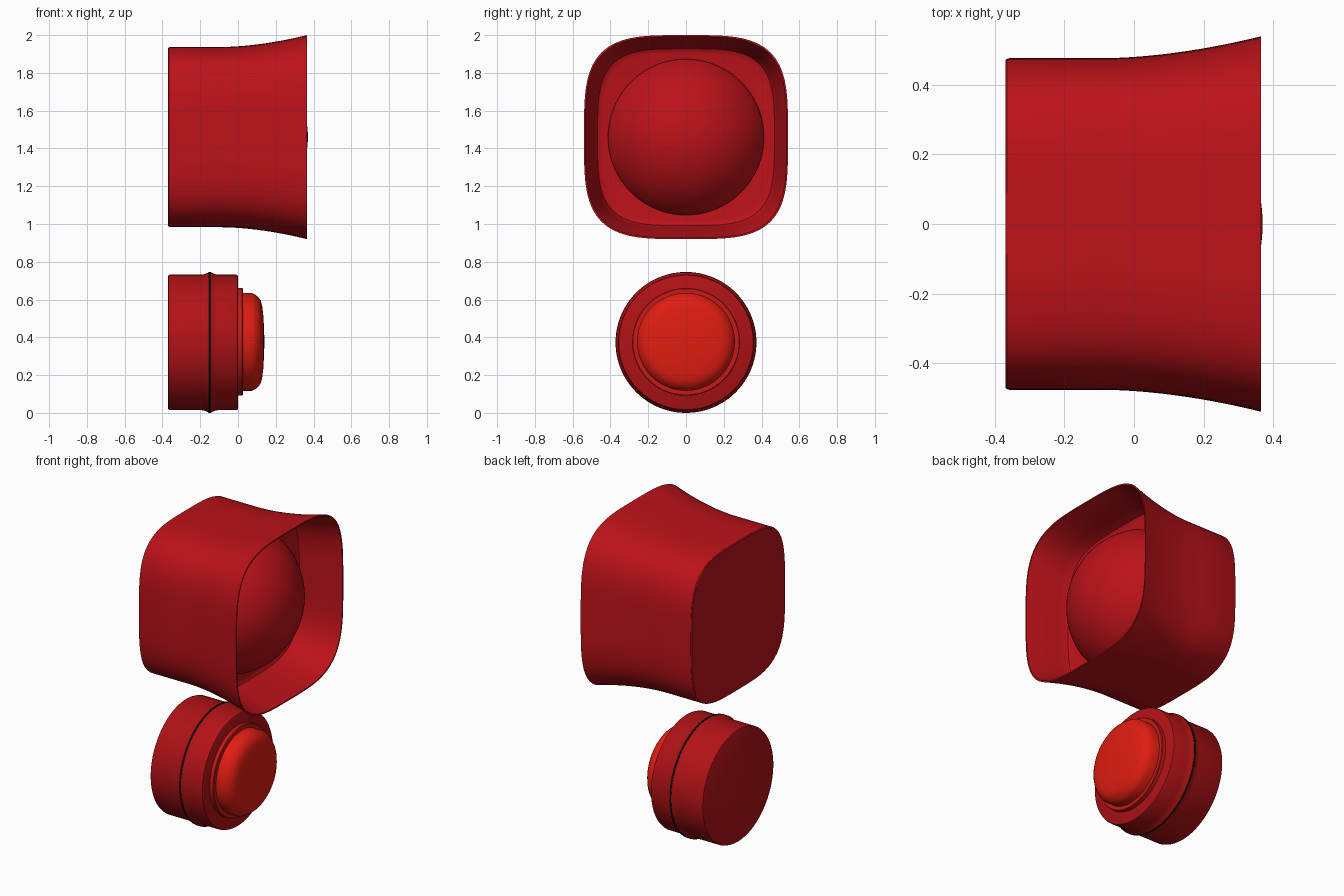
import bpy, bmesh, math

if "Cube" in bpy.data.objects:
    bpy.data.objects.remove(bpy.data.objects["Cube"])


def material(name, rgb):
    m = bpy.data.materials.new(name)
    m.diffuse_color = (*rgb, 1)
    m.use_nodes = True
    m.node_tree.nodes["Principled BSDF"].inputs["Base Color"].default_value = m.diffuse_color
    return m


RED = material("deep_red", (0.50, 0.006, 0.010))
BUTTON_RED = material("button_body_red", (0.44, 0.006, 0.008))
COLLAR_RED = material("collar_red", (0.58, 0.010, 0.008))
BRIGHT = material("bright_red", (0.75, 0.012, 0.006))
BLACK = material("black", (0.01, 0.004, 0.004))


def circle(r, n):
    return [(r * math.cos(2 * math.pi * i / n), r * math.sin(2 * math.pi * i / n)) for i in range(n)]


def soft_square(r, n, p=3.7):
    # square with bulging sides and generous corners
    pts = []
    for i in range(n):
        a = 2 * math.pi * i / n
        c, s = math.cos(a), math.sin(a)
        k = r / (abs(c) ** p + abs(s) ** p) ** (1 / p)
        pts.append((k * c, k * s))
    return pts


def loft(name, profile, z, mat, section=circle, n=96, angle=30):
    """Skin sections along x; profile holds (x, half size), half size 0 is a tip."""
    bm = bmesh.new()
    rings = []
    for x, r in profile:
        pts = [(0, 0)] if r == 0 else section(r, n)
        rings.append([bm.verts.new((x, u, z + v)) for u, v in pts])
    for a, b in zip(rings, rings[1:]):
        for i in range(n):
            j = (i + 1) % n
            if len(b) == 1:
                bm.faces.new((a[i], a[j], b[0]))
            else:
                bm.faces.new((a[i], a[j], b[j], b[i]))
    for ring in (rings[0], rings[-1]):
        if len(ring) > 1:
            bm.faces.new(ring)
    bmesh.ops.recalc_face_normals(bm, faces=bm.faces)
    me = bpy.data.meshes.new(name)
    bm.to_mesh(me)
    bm.free()
    ob = bpy.data.objects.new(name, me)
    bpy.context.collection.objects.link(ob)
    me.materials.append(mat)
    bpy.ops.object.select_all(action='DESELECT')
    ob.select_set(True)
    bpy.context.view_layer.objects.active = ob
    bpy.ops.object.shade_smooth_by_angle(angle=math.radians(angle))
    return ob


# --- upper lamp ---
LAMP_Z = 1.46


def flare(x):
    return 0.477 + 0.063 * max(0, (x + 0.095) / 0.46) ** 1.8


# rear housing block
loft("lamp_housing", [(-0.37, 0.470), (-0.366, 0.475), (-0.36, 0.477), (-0.095, 0.477)],
     LAMP_Z, RED, soft_square)

# flared hood: outer wall, thin rim, inner wall, rounded floor edge
xs = [-0.095 + 0.46 * i / 16 for i in range(17)]
outer = [(x, flare(x)) for x in xs]
inner = [(x, flare(x) - 0.008 - 0.035 * (0.365 - x)) for x in reversed(xs) if x > 0.12]
floor = [(0.105, 0.468), (0.098, 0.455), (0.095, 0.44)]
loft("lamp_hood", outer + inner + floor, LAMP_Z, RED, soft_square)

# domed lens
R, CX = 0.462, -0.092
a0 = math.asin(0.413 / R)
dome = [(CX + R * math.cos(a0 * (1 - i / 20)), R * math.sin(a0 * (1 - i / 20))) for i in range(20)]
loft("lamp_lens", [(0.08, 0.413)] + dome + [(CX + R, 0)], LAMP_Z, RED)

# --- lower push button ---
BTN_Z = 0.373

# body halves, each swelling slightly at the seam
loft("button_body_rear", [(-0.37, 0.350), (-0.367, 0.356), (-0.36, 0.359), (-0.19, 0.359),
                          (-0.175, 0.362), (-0.155, 0.371)], BTN_Z, BUTTON_RED)
loft("button_body_front", [(-0.143, 0.371), (-0.123, 0.362), (-0.108, 0.359), (-0.01, 0.359),
                           (-0.003, 0.356), (0.0, 0.350)], BTN_Z, BUTTON_RED)
# dark seam ring
loft("button_seam", [(-0.155, 0.373), (-0.143, 0.373)], BTN_Z, BLACK)
# collar step
loft("button_collar", [(-0.01, 0.285), (0.022, 0.285), (0.026, 0.281)], BTN_Z + 0.003, COLLAR_RED)
# rounded cap
loft("button_cap", [(0.015, 0.259), (0.075, 0.259), (0.092, 0.250), (0.108, 0.236), (0.121, 0.218),
                    (0.128, 0.190), (0.134, 0.140), (0.138, 0.070), (0.140, 0)],
     BTN_Z + 0.003, BRIGHT, angle=45)
